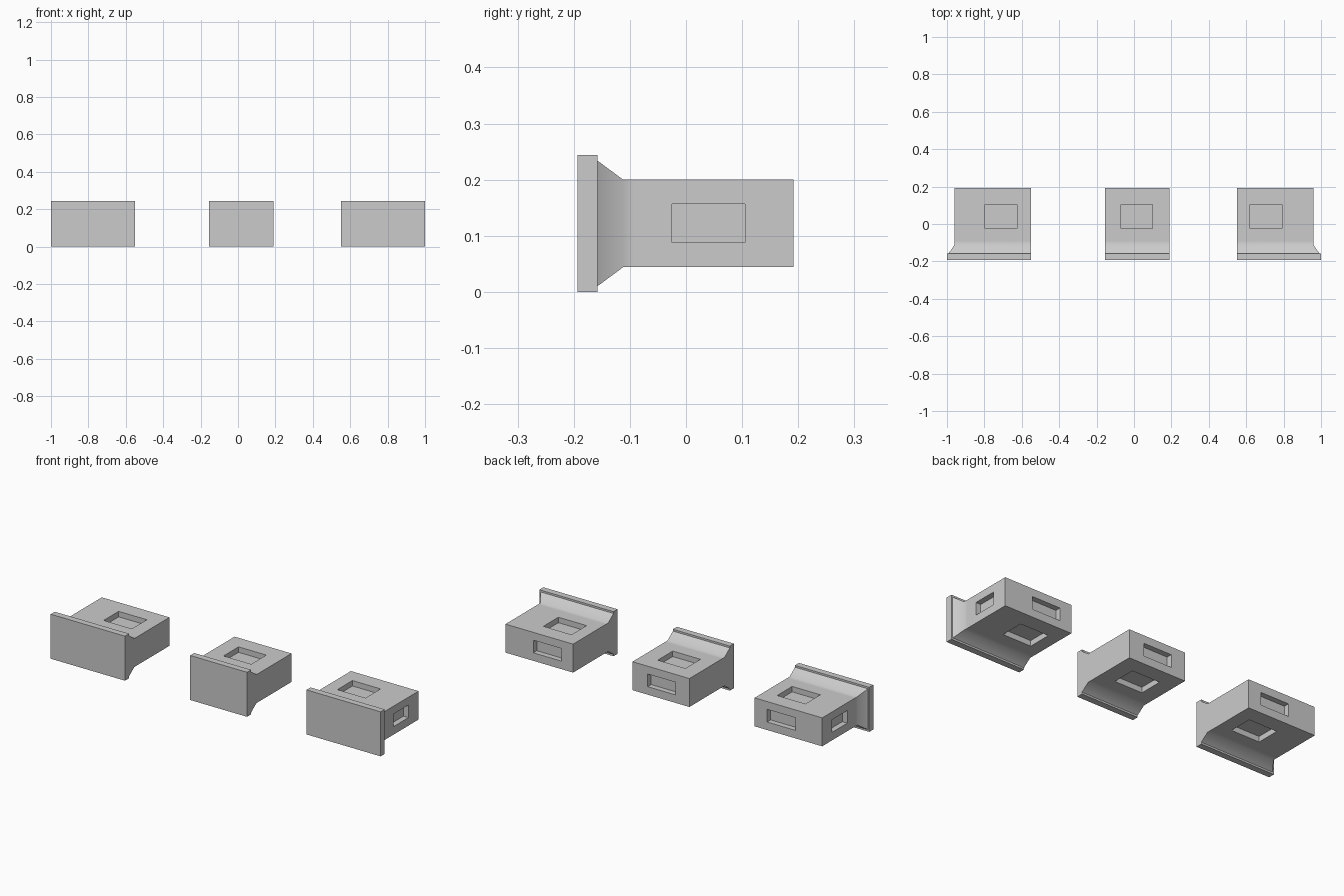
import bpy, bmesh, math
from mathutils import Matrix, Vector

if "Cube" in bpy.data.objects:
    bpy.data.objects.remove(bpy.data.objects["Cube"])

ZC, BACK, DEPTH = 0.122, 0.192, 0.03
# sections front to back: (y, half height, outset of the finished side)
SECTIONS = [(-0.193, 0.122, 0.04), (-0.158, 0.122, 0.04), (-0.158, 0.112, 0.032),
            (-0.112, 0.078, 0.0), (-0.09, 0.078, 0.0), (BACK, 0.078, 0.0)]


def make_object(name, bm):
    mesh = bpy.data.meshes.new(name)
    bm.to_mesh(mesh)
    bm.free()
    obj = bpy.data.objects.new(name, mesh)
    bpy.context.collection.objects.link(obj)
    return obj


def pocket(obj, lo, hi):
    """Cut a rectangular recess."""
    lo, hi = Vector(lo), Vector(hi)
    bm = bmesh.new()
    bmesh.ops.create_cube(bm, size=1, matrix=Matrix.Translation((lo + hi) / 2)
                          @ Matrix.Diagonal((*(hi - lo), 1)))
    cutter = make_object("cutter", bm)
    cutter.hide_render = True
    mod = obj.modifiers.new("pocket", 'BOOLEAN')
    mod.operation, mod.solver, mod.object = 'DIFFERENCE', 'EXACT', cutter
    bpy.context.view_layer.objects.active = obj
    bpy.ops.object.modifier_apply(modifier=mod.name)
    bpy.data.objects.remove(cutter)


def block(name, x0, x1, px0, px1, left_end=False, right_end=False):
    # flared body lofted from rectangles; plain sides run long and are trimmed flat
    bx0 = x0 + 0.04 if left_end else x0 - 0.2
    bx1 = x1 - 0.04 if right_end else x1 + 0.2
    bm = bmesh.new()
    rings = [[bm.verts.new((x, y, ZC + s * h)) for x, s in
              ((bx0 - o, -1), (bx1 + o, -1), (bx1 + o, 1), (bx0 - o, 1))]
             for y, h, o in SECTIONS]
    for a, b in zip(rings, rings[1:]):
        for i in range(4):
            j = (i + 1) % 4
            bm.faces.new((a[i], a[j], b[j], b[i]))
    bm.faces.new(rings[0])
    bm.faces.new(rings[-1])
    for finished, x, n in ((left_end, x0, -1), (right_end, x1, 1)):
        if not finished:
            bmesh.ops.bisect_plane(bm, geom=bm.verts[:] + bm.edges[:] + bm.faces[:],
                                   plane_co=(x, 0, 0), plane_no=(n, 0, 0), clear_outer=True)
            bmesh.ops.holes_fill(bm, edges=[e for e in bm.edges if e.is_boundary], sides=0)
    bmesh.ops.recalc_face_normals(bm, faces=bm.faces[:])
    obj = make_object(name, bm)

    # pockets on top, bottom, back and the finished side
    ya, yb, za, zb, e = -0.025, 0.105, 0.088, 0.157, 0.01
    top, bottom = ZC + 0.078, ZC - 0.078
    pocket(obj, (px0, ya, top - DEPTH), (px1, yb, top + e))
    pocket(obj, (px0, ya, bottom - e), (px1, yb, bottom + DEPTH))
    pocket(obj, (px0, BACK - DEPTH, za), (px1, BACK + e, zb))
    if left_end:
        pocket(obj, (bx0 - e, ya, za), (bx0 + DEPTH, yb, zb))
    if right_end:
        pocket(obj, (bx1 - DEPTH, ya, za), (bx1 + e, yb, zb))

    bpy.ops.object.select_all(action='DESELECT')
    obj.select_set(True)
    bpy.context.view_layer.objects.active = obj
    bpy.ops.object.shade_smooth_by_angle(angle=math.radians(40))


block("left_end_block", -1.0, -0.55, -0.797, -0.626, left_end=True)
block("middle_block", -0.155, 0.19, -0.07, 0.098)
block("right_end_block", 0.55, 1.0, 0.62, 0.791, right_end=True)
